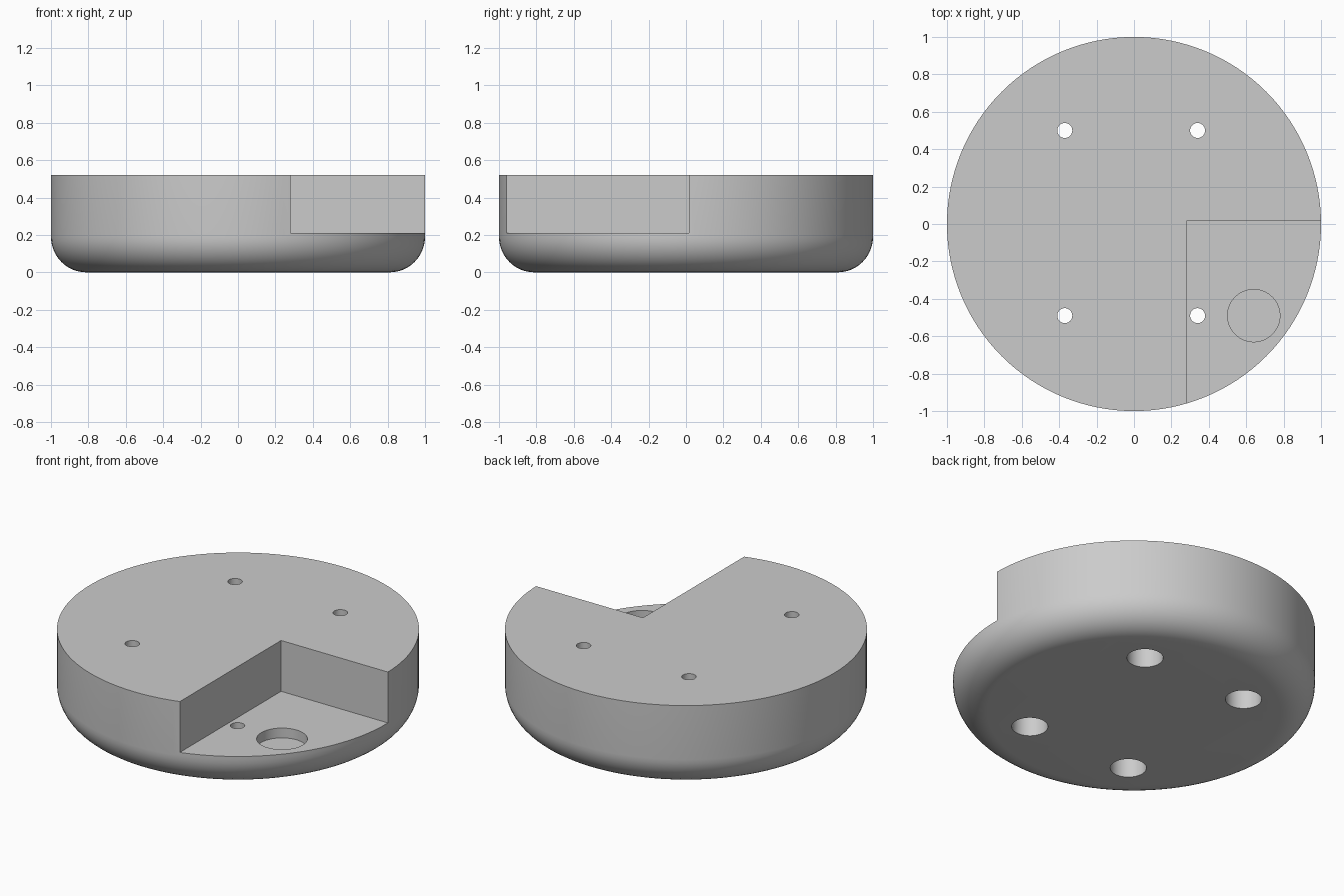
import bpy
import bmesh
from math import pi, sin, cos

cube = bpy.data.objects.get("Cube")
if cube:
    bpy.data.objects.remove(cube)

HEIGHT = 0.52
STEP_Z = 0.21
FILLET = 0.19


def make_object(name, bm):
    bmesh.ops.recalc_face_normals(bm, faces=bm.faces)
    mesh = bpy.data.meshes.new(name)
    bm.to_mesh(mesh)
    bm.free()
    obj = bpy.data.objects.new(name, mesh)
    bpy.context.collection.objects.link(obj)
    return obj


def turned(name, profile, segments, x=0, y=0):
    """Closed solid of revolution from (radius, z) points, capped at both ends."""
    bm = bmesh.new()
    angles = [2 * pi * i / segments for i in range(segments)]
    rings = [[bm.verts.new((x + r * cos(a), y + r * sin(a), z)) for a in angles]
             for r, z in profile]
    for low, high in zip(rings, rings[1:]):
        for i in range(segments):
            j = (i + 1) % segments
            bm.faces.new((low[i], low[j], high[j], high[i]))
    bm.faces.new(rings[0])
    bm.faces.new(rings[-1])
    return make_object(name, bm)


def box(name, low, high):
    bm = bmesh.new()
    bmesh.ops.create_cube(bm, size=1)
    for v in bm.verts:
        v.co = [h if c > 0 else l for c, l, h in zip(v.co, low, high)]
    return make_object(name, bm)


# Round body with a rounded lower rim
steps = 12
rim = [(1 - FILLET + FILLET * sin(t), FILLET - FILLET * cos(t))
       for t in (pi / 2 * i / steps for i in range(steps + 1))]
body = turned("round_base", rim + [(1, HEIGHT)], 128)

# Corner step and the shallow round pocket in its floor
cutters = [
    box("step_cutter", (0.28, -1.2, STEP_Z), (1.2, 0.015, 0.8)),
    turned("pocket_cutter", [(0.14, STEP_Z - 0.06), (0.14, 0.4)], 64, 0.64, -0.49),
]

# Four through holes, counterbored from below
bore = [(0.1, -0.1), (0.1, 0.14), (0.04, 0.14), (0.04, 0.7)]
for x in (-0.37, 0.34):
    for y in (-0.49, 0.5):
        cutters.append(turned("screw_hole_cutter", bore, 48, x, y))

bpy.context.view_layer.objects.active = body
for cutter in cutters:
    cutter.hide_render = True
    mod = body.modifiers.new("cut", 'BOOLEAN')
    mod.operation = 'DIFFERENCE'
    mod.solver = 'EXACT'
    mod.object = cutter
    bpy.ops.object.modifier_apply(modifier=mod.name)
    bpy.data.objects.remove(cutter)

# One plain grey
grey = bpy.data.materials.new("plain grey")
grey.use_nodes = True
colour = (0.6, 0.6, 0.6, 1)
grey.diffuse_color = colour
grey.node_tree.nodes["Principled BSDF"].inputs["Base Color"].default_value = colour
body.data.materials.clear()
body.data.materials.append(grey)
for face in body.data.polygons:
    face.material_index = 0

bpy.ops.object.select_all(action='DESELECT')
body.select_set(True)
bpy.ops.object.shade_smooth_by_angle(angle=pi / 6)
